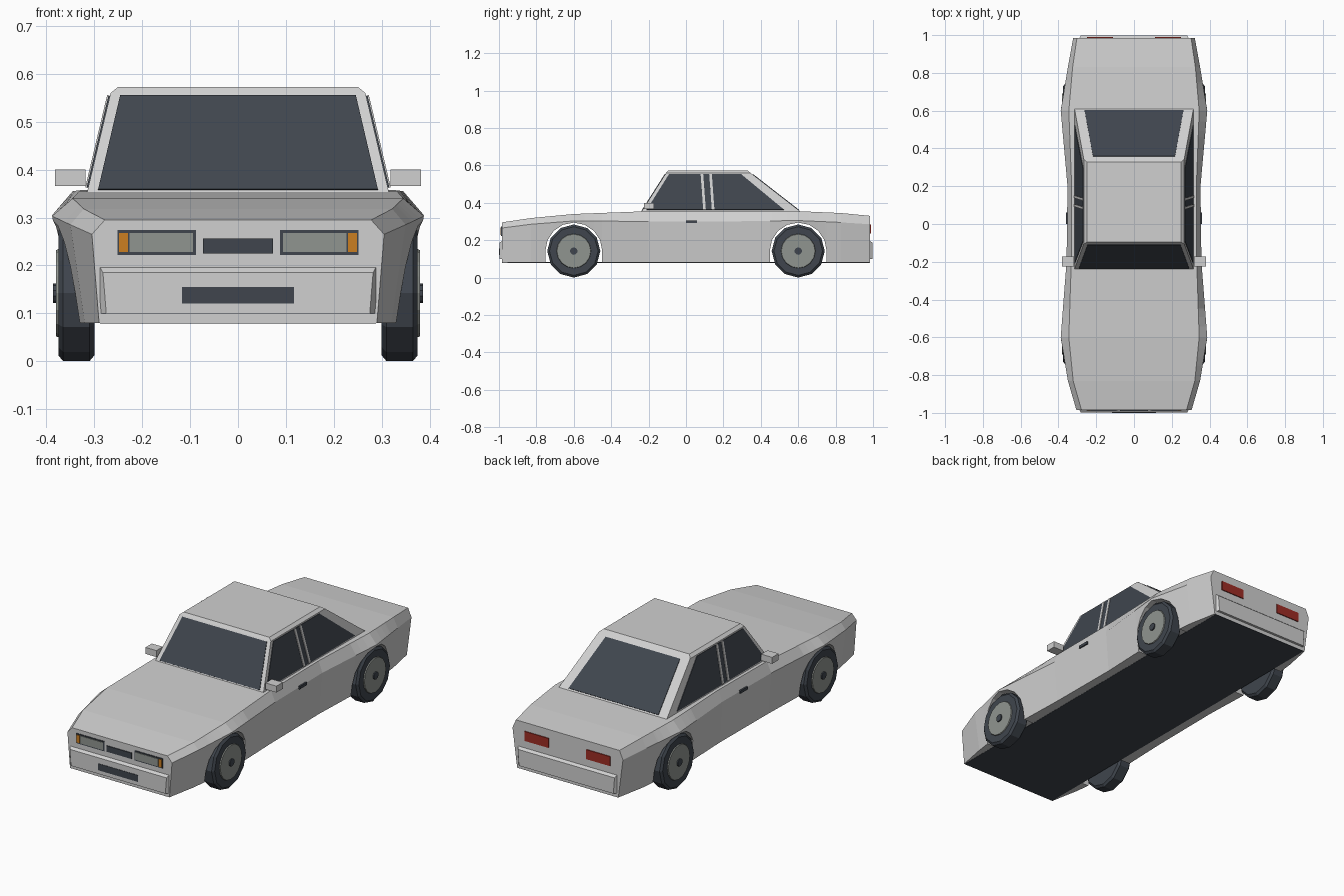
import bpy, bmesh, math
from mathutils import Vector

cube = bpy.data.objects.get("Cube")
if cube:
    bpy.data.objects.remove(cube, do_unlink=True)


def material(name, rgb):
    m = bpy.data.materials.new(name)
    m.use_nodes = True
    m.diffuse_color = (*rgb, 1)
    m.node_tree.nodes["Principled BSDF"].inputs["Base Color"].default_value = (*rgb, 1)
    return m


PAINT = material("pale grey paint", (0.63, 0.63, 0.63))
DARK = material("dark slate", (0.05, 0.06, 0.075))
METAL = material("light metal grey", (0.28, 0.3, 0.28))
AMBER = material("amber", (0.6, 0.21, 0.015))
RED = material("tail red", (0.34, 0.026, 0.018))


def finish(name, bm, mat):
    bmesh.ops.remove_doubles(bm, verts=bm.verts, dist=1e-5)
    bmesh.ops.recalc_face_normals(bm, faces=bm.faces)
    mesh = bpy.data.meshes.new(name)
    bm.to_mesh(mesh)
    bm.free()
    mesh.materials.append(mat)
    ob = bpy.data.objects.new(name, mesh)
    bpy.context.collection.objects.link(ob)
    return ob


def box(name, lo, hi, mat):
    bm = bmesh.new()
    bmesh.ops.create_cube(bm, size=1)
    for v in bm.verts:
        v.co = Vector([(a + b) / 2 + c * (b - a) for a, b, c in zip(lo, hi, v.co)])
    return finish(name, bm, mat)


def rings(name, loops, mat):
    """Closed solid through rings with equal numbers of points."""
    bm = bmesh.new()
    vs = [[bm.verts.new(p) for p in loop] for loop in loops]
    n = len(vs[0])
    for a, b in zip(vs, vs[1:]):
        for i in range(n):
            bm.faces.new((a[i], a[(i + 1) % n], b[(i + 1) % n], b[i]))
    bm.faces.new(vs[0])
    bm.faces.new(vs[-1])
    return finish(name, bm, mat)


def plate(name, corners, outward, mat, lift=0.003):
    """Thin panel lying on a slanted face."""
    c = [Vector(p) for p in corners]
    n = (c[1] - c[0]).cross(c[2] - c[0]).normalized()
    if n.dot(Vector(outward)) < 0:
        n = -n
    return rings(name, [[p - n * 0.002 for p in c], [p + n * lift for p in c]], mat)


# Body shell: y, sill x, belt x, belt z, top x, top z
STATIONS = [
    (-0.985, 0.29, 0.305, 0.265, 0.278, 0.295),
    (-0.83, 0.32, 0.35, 0.285, 0.322, 0.318),
    (-0.6, 0.35, 0.388, 0.303, 0.345, 0.34),
    (-0.2, 0.338, 0.357, 0.3, 0.332, 0.355),
    (0.2, 0.335, 0.352, 0.3, 0.33, 0.357),
    (0.6, 0.35, 0.388, 0.305, 0.345, 0.355),
    (0.83, 0.325, 0.35, 0.295, 0.325, 0.345),
    (0.985, 0.295, 0.322, 0.285, 0.302, 0.33),
]
AXLES = (-0.6, 0.6)
FLOOR, WHEEL_Z, ARCH_R, INNER_X = 0.08, 0.142, 0.152, 0.285


def station(y):
    for a, b in zip(STATIONS, STATIONS[1:]):
        if y <= b[0]:
            t = (y - a[0]) / (b[0] - a[0])
            return [p + (q - p) * t for p, q in zip(a, b)]
    return list(STATIONS[-1])


def section(y, low):
    _, sx, bx, bz, tx, tz = station(y)
    lx = sx + (bx - sx) * (low - FLOOR) / (bz - FLOOR)
    return [(INNER_X, y, low), (lx, y, low), (bx, y, bz), (tx, y, tz)]


cuts = [(s[0], FLOOR) for s in STATIONS if s[0] not in AXLES]
for axle in AXLES:
    arch = [(axle - ARCH_R * math.cos(math.pi * i / 8),
             WHEEL_Z + ARCH_R * math.sin(math.pi * i / 8)) for i in range(9)]
    cuts += [(arch[0][0], FLOOR)] + arch + [(arch[-1][0], FLOOR)]
# keep arch wall points in order along the car
cuts.sort(key=lambda c: round(c[0], 5))
bm = bmesh.new()
rows = []
for y, low in cuts:
    half = section(y, low)
    full = half + [(-x, yy, z) for x, yy, z in reversed(half)]
    rows.append([bm.verts.new(p) for p in full])
for a, b in zip(rows, rows[1:]):
    upright = abs(a[0].co.y - b[0].co.y) < 1e-5
    for i in range(7):
        if not upright or i in (0, 6):
            bm.faces.new((a[i], a[i + 1], b[i + 1], b[i]))
bm.faces.new(rows[0])
bm.faces.new(rows[-1])
finish("body_shell", bm, PAINT)
box("floor_pan", (-0.288, -0.984, 0.079), (0.288, 0.984, 0.083), DARK)

# Bumpers with a sloped upper edge
for end, name in ((-1, "front_bumper"), (1, "rear_bumper")):
    profile = [(0.98, 0.1, 0.29), (0.998, 0.1, 0.275), (0.998, 0.185, 0.282), (0.98, 0.2, 0.29)]
    rings(name, [[(s * x, end * y, z) for y, z, x in profile] for s in (-1, 1)], PAINT)

# Cabin: z, half width, front y, rear y
def ring(z, x, y0, y1):
    return [(-x, y0, z), (x, y0, z), (x, y1, z), (-x, y1, z)]


BASE, EAVE, ROOF = (0.345, 0.317, -0.243, 0.622), (0.56, 0.266, -0.106, 0.345), (0.573, 0.25, -0.096, 0.328)
rings("cabin", [ring(*BASE), ring(*EAVE), ring(*ROOF)], PAINT)


def on_cabin(z, k):
    return BASE[k] + (EAVE[k] - BASE[k]) * (z - BASE[0]) / (EAVE[0] - BASE[0])


def screen(name, k, z0, z1, x0, x1):
    y0, y1 = on_cabin(z0, k), on_cabin(z1, k)
    plate(name, [(-x0, y0, z0), (x0, y0, z0), (x1, y1, z1), (-x1, y1, z1)],
          (0, -1 if k == 2 else 1, 0), DARK)


screen("windscreen", 2, 0.358, 0.554, 0.292, 0.246)
screen("rear_window", 3, 0.36, 0.55, 0.262, 0.217)


def side_panel(name, s, low, high, mat, lift, z0=0.362, z1=0.554):
    x0, x1 = on_cabin(z0, 1), on_cabin(z1, 1)
    plate(name, [(s * x0, low[0], z0), (s * x0, low[1], z0),
                 (s * x1, high[1], z1), (s * x1, high[0], z1)], (s, 0, 0), mat, lift)


# Tyre, rim and hub are turned around the axle
def turned(name, s, axle, profile, sides, mat):
    rings(name, [[(s * x, axle + r * math.sin(math.tau * i / sides),
                   WHEEL_Z + r * math.cos(math.tau * i / sides)) for i in range(sides)]
                 for x, r in profile], mat)


for s, side in ((1, "left"), (-1, "right")):
    side_panel(side + "_side_glass", s, (-0.21, 0.525), (-0.09, 0.293), DARK, 0.003)
    for i, y in enumerate((0.092, 0.138)):
        side_panel(f"{side}_pillar_trim_{i + 1}", s, (y, y + 0.014), (y - 0.014, y), PAINT, 0.006)

    box(side + "_mirror", (min(s * 0.318, s * 0.382), -0.225, 0.366),
        (max(s * 0.318, s * 0.382), -0.172, 0.4), PAINT)
    hx = station(0.03)[2]
    box(side + "_door_handle", (min(s * (hx - 0.01), s * (hx + 0.006)), 0, 0.291),
        (max(s * (hx - 0.01), s * (hx + 0.006)), 0.06, 0.306), DARK)

    for axle, end in zip(AXLES, ("front", "rear")):
        tag = f"{side}_{end}_"
        turned(tag + "tyre", s, axle, [(0.3, 0.13), (0.31, 0.142), (0.365, 0.142), (0.375, 0.13)], 12, DARK)
        turned(tag + "rim", s, axle, [(0.37, 0.094), (0.38, 0.09)], 16, METAL)
        turned(tag + "hub", s, axle, [(0.37, 0.02), (0.386, 0.02)], 10, DARK)

    # Lamps
    def lamp(name, x0, x1, z0, z1, y, mat):
        a, b = sorted((s * x0, s * x1))
        lo, hi = sorted((y, math.copysign(0.983, y)))
        box(f"{side}_{name}", (a, lo, z0), (b, hi, z1), mat)

    lamp("lamp_frame", 0.088, 0.252, 0.222, 0.274, -0.988, DARK)
    lamp("headlamp", 0.094, 0.227, 0.228, 0.268, -0.991, METAL)
    lamp("indicator", 0.23, 0.248, 0.228, 0.268, -0.991, AMBER)
    lamp("tail_lamp", 0.11, 0.25, 0.235, 0.285, 0.99, RED)

# Front details
box("grille", (-0.073, -0.99, 0.225), (0.073, -0.983, 0.256), DARK)
box("number_panel", (-0.117, -1.0, 0.12), (0.117, -0.996, 0.155), DARK)
